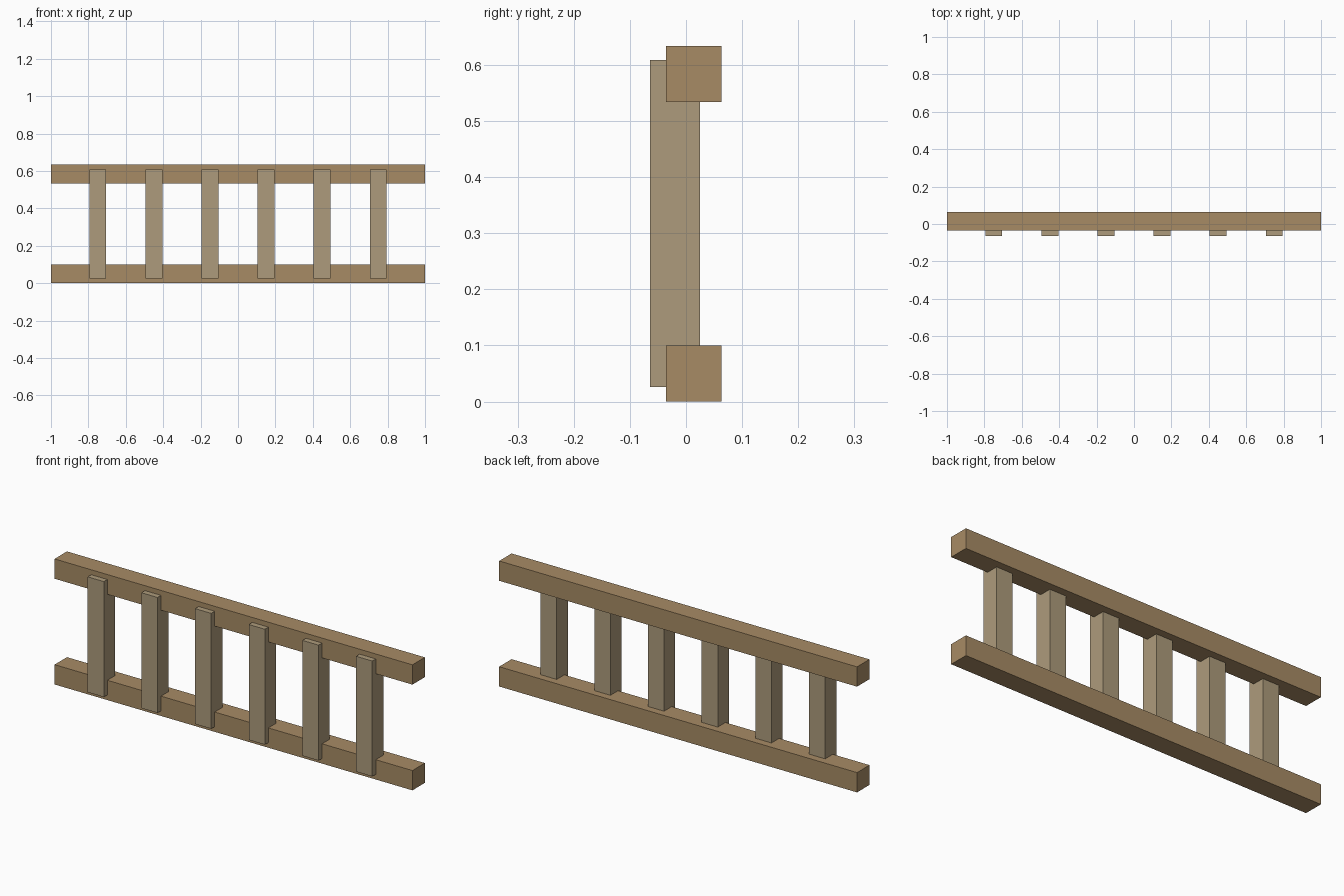
import bpy

if "Cube" in bpy.data.objects:
    bpy.data.objects.remove(bpy.data.objects["Cube"])


def material(name, color):
    mat = bpy.data.materials.new(name)
    mat.diffuse_color = (*color, 1.0)
    mat.use_nodes = True
    mat.node_tree.nodes["Principled BSDF"].inputs["Base Color"].default_value = mat.diffuse_color
    return mat


def box(name, lo, hi, mat):
    center = [(a + b) / 2 for a, b in zip(lo, hi)]
    bpy.ops.mesh.primitive_cube_add(size=1, location=center)
    obj = bpy.context.object
    obj.name = name
    obj.scale = [b - a for a, b in zip(lo, hi)]
    bpy.ops.object.transform_apply(location=False, rotation=False, scale=True)
    obj.data.materials.append(mat)
    return obj


rail_wood = material("rail_wood", (0.39, 0.26, 0.13))
slat_wood = material("slat_wood", (0.42, 0.33, 0.20))

# Long horizontal rails
for name, z in (("bottom_rail", 0.0), ("top_rail", 0.534)):
    box(name, (-1, -0.036, z), (1, 0.063, z + 0.1), rail_wood)

# Upright slats, notched into the front of the rails
for i in range(6):
    x = -0.75 + 0.3 * i
    box(f"slat_{i + 1}", (x - 0.045, -0.064, 0.026), (x + 0.045, 0.025, 0.609), slat_wood)
